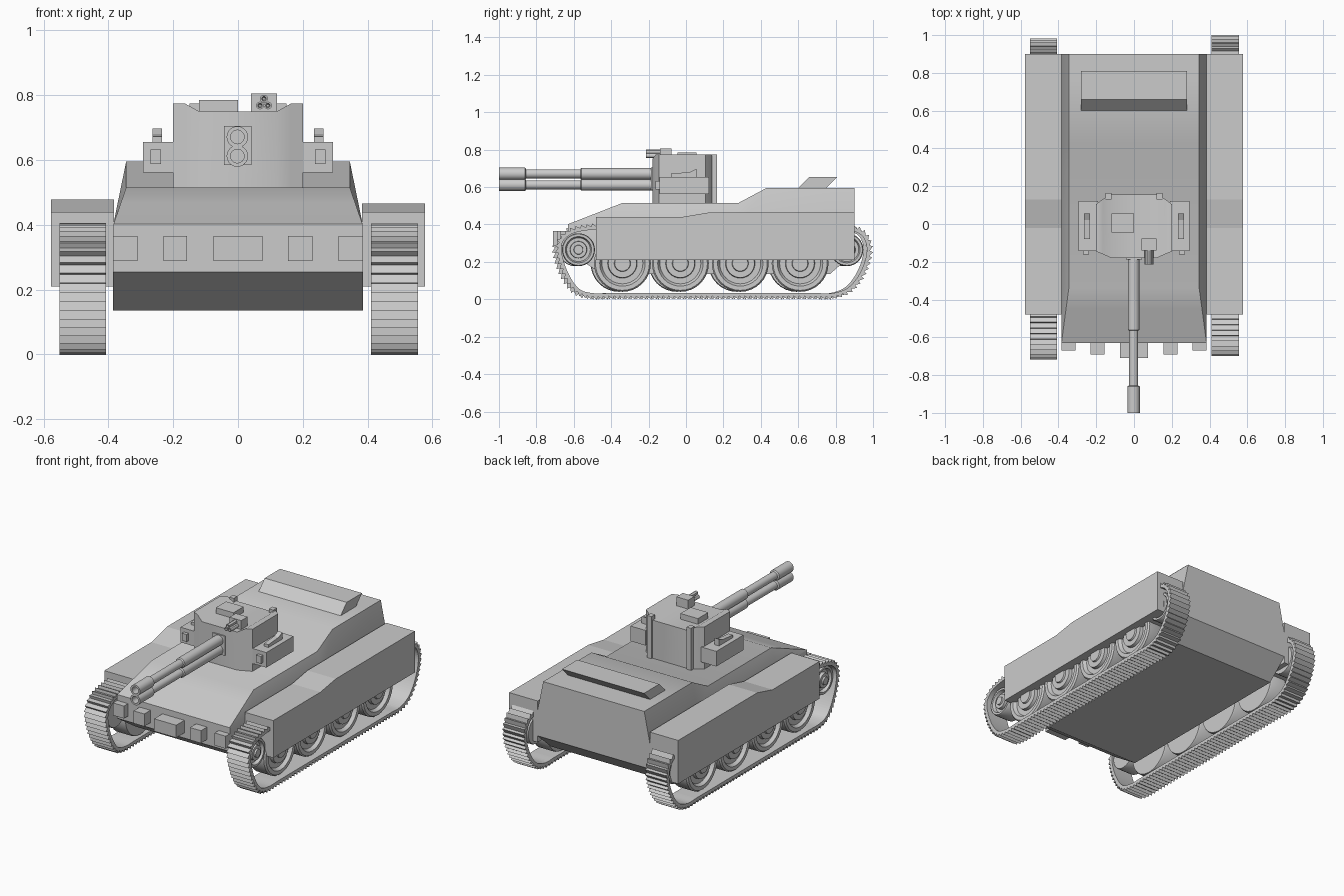
import bpy, bmesh, math
from mathutils import Vector

if "Cube" in bpy.data.objects:
    bpy.data.objects.remove(bpy.data.objects["Cube"])


def make(name, verts, faces, smooth=None):
    me = bpy.data.meshes.new(name)
    me.from_pydata([tuple(v) for v in verts], [], faces)
    bm = bmesh.new()
    bm.from_mesh(me)
    bmesh.ops.recalc_face_normals(bm, faces=bm.faces)
    bm.to_mesh(me)
    bm.free()
    ob = bpy.data.objects.new(name, me)
    bpy.context.collection.objects.link(ob)
    if smooth:
        bpy.ops.object.select_all(action='DESELECT')
        bpy.context.view_layer.objects.active = ob
        ob.select_set(True)
        bpy.ops.object.shade_smooth_by_angle(angle=math.radians(smooth))
    return ob


def loft(name, rings, caps=True, closed=False, smooth=None):
    """Skin a list of equal-length vertex rings."""
    n, m = len(rings[0]), len(rings)
    verts = [v for r in rings for v in r]
    faces = []
    for i in range(m if closed else m - 1):
        a, b = i * n, (i + 1) % m * n
        faces += [(a + j, a + (j + 1) % n, b + (j + 1) % n, b + j) for j in range(n)]
    if caps and not closed:
        faces += [tuple(range(n)), tuple(range((m - 1) * n, m * n))]
    return make(name, verts, faces, smooth)


def box(name, x0, x1, y0, y1, z0, z1):
    return loft(name, [[(x, y0, z0), (x, y1, z0), (x, y1, z1), (x, y0, z1)] for x in (x0, x1)])


def extrude_x(name, prof, x0, x1, smooth=None):
    return loft(name, [[(x, y, z) for y, z in prof] for x in (x0, x1)], smooth=smooth)


def lathe(name, prof, axis, c, segs=32):
    """Revolve (radius, distance) points about the x or y axis through c."""
    rings = []
    for r, a in prof:
        ring = []
        for i in range(segs):
            t = 2 * math.pi * i / segs
            u, w = r * math.cos(t), r * math.sin(t)
            ring.append((c[0] + a, c[1] + u, c[2] + w) if axis == 'x' else (c[0] + u, c[1] + a, c[2] + w))
        rings.append(ring)
    return loft(name, rings, smooth=30)


# Hull: stations of y, bottom z, top z, top half width
stations = [(-.63, .255, .402, .384), (-.45, .135, .472, .36), (-.34, .135, .515, .345),
            (.28, .135, .515, .345), (.43, .135, .595, .345), (.77, .135, .595, .345), (.9, .25, .595, .345)]
loft("hull", [[(-.385, y, b), (.385, y, b), (.385, y, .40), (w, y, t), (-w, y, t), (-.385, y, .40)]
              for y, b, t, w in stations], smooth=32)

# Rear engine vent
extrude_x("engine_vent", [(.60, .594), (.66, .655), (.81, .655), (.75, .594)], -.28, .28)

# Nose blocks
for i, (x0, x1, y) in enumerate([(-.385, -.31, -.67), (-.23, -.157, -.69), (-.075, .075, -.71),
                                 (.155, .23, -.69), (.31, .385, -.67)]):
    box(f"nose_block_{i}", x0, x1, y, -.62, .288, .365)

# Side skirts with a stepped top
for side, x0, x1, top in (("left", -.577, -.383, .478), ("right", .383, .577, .465)):
    extrude_x(f"{side}_skirt", [(-.48, .21), (.9, .21), (.9, top), (.13, top), (-.02, .44), (-.48, .44)], x0, x1)


def track_path(pts, count):
    """Evenly spaced points on a closed smooth curve."""
    dense, n = [], len(pts)
    for i in range(n):
        p0, p1, p2, p3 = (Vector(pts[(i + k) % n]) for k in (-1, 0, 1, 2))
        m1, m2 = (p2 - p0), (p3 - p1)
        seg = (p2 - p1).length
        m1, m2 = m1.normalized() * seg, m2.normalized() * seg
        for k in range(20):
            t = k / 20
            dense.append(p1 * (2*t**3 - 3*t**2 + 1) + m1 * (t**3 - 2*t**2 + t)
                         + p2 * (3*t**2 - 2*t**3) + m2 * (t**3 - t**2))
    dense.append(dense[0])
    lens = [0]
    for a, b in zip(dense, dense[1:]):
        lens.append(lens[-1] + (b - a).length)
    out, j = [], 0
    for i in range(count):
        d = lens[-1] * i / count
        while lens[j + 1] < d:
            j += 1
        out.append(dense[j].lerp(dense[j + 1], (d - lens[j]) / (lens[j + 1] - lens[j])))
    return out


# Tracks: toothed belts, one pair of sections per tooth
belt = [(-.50, .015), (-.40, .015), (.70, .015), (.79, .015), (.88, .05), (.95, .14), (.985, .26), (.96, .345),
        (.89, .385), (.80, .39), (-.42, .39), (-.52, .388), (-.62, .365), (-.675, .315), (-.683, .25),
        (-.645, .13), (-.58, .04)]
path = track_path(belt, 260)
for side, x0, x1, dy in (("left", -.55, -.407, -.018), ("right", .41, .555, 0)):
    rings = []
    for i, p in enumerate(path):
        tan = (path[(i + 1) % len(path)] - path[i - 1]).normalized()
        nor = Vector((tan.y, -tan.x))
        # second section of each tooth leans towards the next for a saw shape
        o = p + nor * (.015 if i % 2 else -.002) + tan * (.009 if i % 2 else 0)
        q = p - nor * .018
        rings.append([(x0, o.x + dy, o.y), (x1, o.x + dy, o.y), (x1, q.x + dy, q.y), (x0, q.x + dy, q.y)])
    loft(f"{side}_track", rings, closed=True)

# Road wheels, idlers and sprockets
shape = [(.55, -.06), (.97, -.06), (1, -.05), (1, .045), (.95, .055), (.80, .055), (.72, .035),
         (.52, .035), (.50, .055), (.29, .055), (.27, .065), (.05, .065)]
wheels = [("road_wheel", y, .192, .152) for y in (-.34, -.03, .29, .61)]
wheels += [("idler_wheel", -.575, .265, .088), ("drive_sprocket", .86, .265, .088)]
for side, s in (("left", -1), ("right", 1)):
    for name, y, z, r in wheels:
        dy = -.018 if s < 0 else 0
        lathe(f"{side}_{name}", [(r * k, a * s) for k, a in shape], 'x', (s * .475, y + dy, z))

# Turret body: stations of x, front y, rear y, roof z
half = [(.2, -.145, .105, .775), (.165, -.16, .132, .775), (.12, -.18, .155, .75)]
cols = [(-x, f, b, t) for x, f, b, t in half] + half[::-1]
loft("turret", [[(x, f, .51), (x, b, .51), (x, b, t), (x, f, t)] for x, f, b, t in cols], smooth=32)
for s in (-1, 1):
    a, b = sorted((s * .12, s * .15))
    box("turret_rear_post", a, b, .13, .165, .515, .775)
    # Side pods with sight and fin
    a, b = sorted((s * .19, s * .293))
    box("side_pod", a, b, -.142, .123, .562, .655)
    a, b = sorted((s * .237, s * .27))
    box("pod_sight", a, b, -.162, -.13, .587, .632)
    a, b = sorted((s * .234, s * .264))
    extrude_x("pod_fin", [(-.08, .65), (-.08, .672), (.02, .68), (.055, .697), (.055, .65)], a, b)

# Roof hatch and small gun station
box("roof_hatch", -.12, 0, -.045, .055, .745, .785)
box("gun_station", .04, .12, -.14, -.078, .745, .805)
for k in range(3):
    t = math.radians(90 + 120 * k)
    lathe("station_barrel", [(.004, -.17), (.007, -.215), (.012, -.215), (.012, -.13)], 'y',
          (.08 + .014 * math.cos(t), 0, .775 + .014 * math.sin(t)), 12)

# Twin main guns and mantlet
box("mantlet", -.043, .042, -.187, -.15, .585, .705)
for z in (.671, .612):
    lathe("main_barrel", [(.021, -.90), (.021, -1), (.033, -1), (.033, -.86), (.024, -.855), (.024, -.565),
                          (.031, -.56), (.031, -.17)], 'y', (-.002, 0, z))
